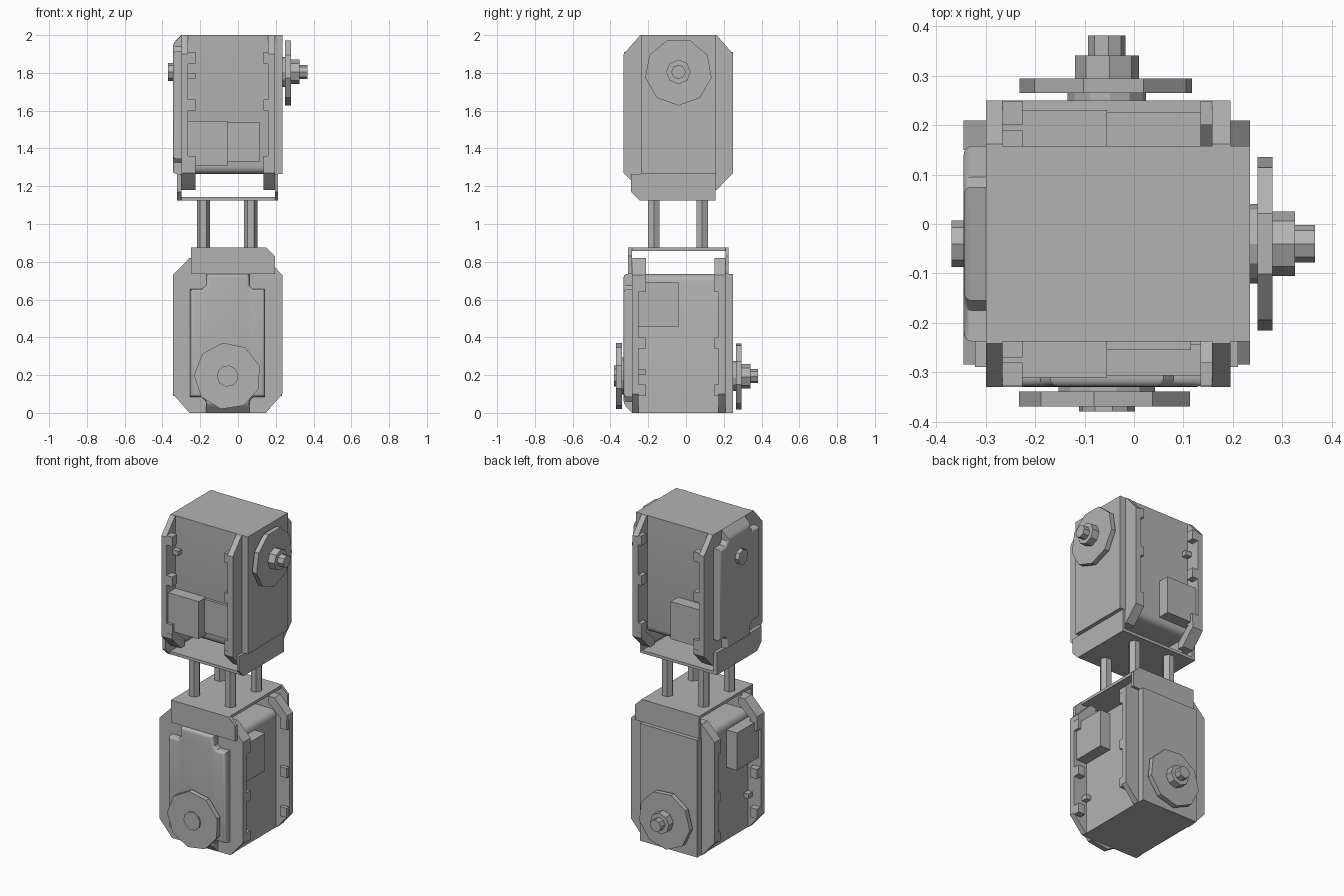
import bpy, bmesh
from math import sin, cos, pi
from mathutils import Vector

cube = bpy.data.objects.get("Cube")
if cube:
    bpy.data.objects.remove(cube)

grey = bpy.data.materials.new("plain grey")
grey.use_nodes = True
grey.diffuse_color = (0.45, 0.45, 0.45, 1)
grey.node_tree.nodes["Principled BSDF"].inputs["Base Color"].default_value = grey.diffuse_color


# Each motor uses (a, b, h): along its shaft, across it, and away from its shaft end
def upper(a, b, h):
    return Vector((a, -0.04 - b, 2 - h))


def lower(a, b, h):
    return Vector((b - 0.055, a + 0.015, h))


def upright(a, b, h):
    return Vector((b, h, a))


def prism(name, place, pts, a0, a1, bevel=0, pick=None, move=None):
    """Extrude a (b, h) outline from a0 to a1; optionally move corners and round picked edges."""
    bm = bmesh.new()
    local = {}
    rings = []
    for a in (a0, a1):
        ring = []
        for b, h in pts:
            co = move(a, b, h) if move else (a, b, h)
            v = bm.verts.new(place(*co))
            local[v] = co
            ring.append(v)
        rings.append(ring)
    for ring in rings:
        bm.faces.new(ring)
    n = len(pts)
    for i in range(n):
        j = (i + 1) % n
        bm.faces.new((rings[0][i], rings[0][j], rings[1][j], rings[1][i]))
    bmesh.ops.recalc_face_normals(bm, faces=bm.faces)
    if bevel:
        edges = [e for e in bm.edges if pick(local[e.verts[0]], local[e.verts[1]])]
        bmesh.ops.bevel(bm, geom=edges, offset=bevel, segments=4, profile=0.5, affect='EDGES')
    me = bpy.data.meshes.new(name)
    bm.to_mesh(me)
    bm.free()
    me.materials.append(grey)
    ob = bpy.data.objects.new(name, me)
    bpy.context.collection.objects.link(ob)
    if bevel:
        bpy.ops.object.select_all(action='DESELECT')
        ob.select_set(True)
        bpy.context.view_layer.objects.active = ob
        bpy.ops.object.shade_smooth_by_angle()
    return ob


def rect(b0, b1, h0, h1):
    return [(b0, h0), (b1, h0), (b1, h1), (b0, h1)]


def ngon(sides, r, cb=0, ch=0, turn=0):
    return [(cb + r * sin(turn + 2 * pi * i / sides), ch + r * cos(turn + 2 * pi * i / sides))
            for i in range(sides)]


def mirror(half):
    """Complete a half outline listed from low h to high h."""
    return half + [(-b, h) for b, h in reversed(half)]


SIDE, RIM, END = 0.198, 0.29, 0.735
AXIS = 0.195


def motor(tag, place, turn):
    def part(name, *args, **kw):
        prism(f"{tag}_{name}", place, *args, **kw)

    # Main case with rounded far corners
    part("case", rect(-SIDE, SIDE, 0, END), -0.30, 0.195, bevel=0.04,
         pick=lambda p, q: p[2] == q[2] == END and p[1] == q[1])
    part("output_panel", rect(-SIDE, SIDE, 0, END), 0.195, 0.235)

    # Rear cover: notched corners, sloped shaft end, soft outer rim
    cover = mirror([(0.115, 0), (0.115, 0.06), (0.135, 0.085), (SIDE, 0.085),
                    (SIDE, 0.655), (0.135, 0.655), (0.115, 0.675), (0.115, END)])
    part("rear_cover", cover, -0.345, -0.30, bevel=0.018,
         pick=lambda p, q: p[0] == q[0] == -0.345,
         move=lambda a, b, h: (a, b, 0.045 if h == 0 and a < -0.32 else h))
    # Side plates with clipped corners, split at the far end into legs
    outline = mirror([(0.202, 0), (RIM, 0.1), (RIM, 0.73), (0.202, 0.82)])
    for name, a0, a1, inner in (("rear", -0.30, -0.266, -0.226),
                                ("output", 0.158, 0.195, 0.135)):
        part(f"{name}_side_plate", outline, a0, a1)
        t0, t1 = (a1, inner) if name == "rear" else (inner, a0)
        for s, side in ((1, "near"), (-1, "far")):
            # Clip tabs along the rim
            for i, h in enumerate((0.09, 0.34, 0.64)):
                part(f"{name}_{side}_tab_{i}", rect(s * 0.24, s * 0.288, h, h + 0.06), t0, t1)
            # Sloped foot at the far corner
            foot = [(RIM, 0.70), (RIM, 0.73), (0.202, 0.82), (0.16, 0.82), (0.16, 0.78), (0.25, 0.70)]
            part(f"{name}_{side}_foot", [(s * b, h) for b, h in foot], t0, t1)

    # Cable sockets on both open sides
    for s, side in ((1, "near"), (-1, "far")):
        part(f"{side}_socket", rect(s * 0.19, s * 0.271, 0.455, 0.69), -0.266, -0.055)
        for i, h in enumerate((0.20, 0.52)):
            part(f"{side}_rib_{i}", rect(s * 0.19, s * 0.23, h, h + 0.03), -0.266, -0.226)

    # Output shaft and horn
    for name, sides, r, a0, a1 in (("horn_collar", 12, 0.08, 0.235, 0.25),
                                   ("horn", 9, 0.178, 0.25, 0.28),
                                   ("horn_hub", 8, 0.065, 0.28, 0.326),
                                   ("shaft_tip", 8, 0.038, 0.326, 0.367)):
        part(name, ngon(sides, r, 0, AXIS, turn), a0, a1)

    # Bracket: two cheeks and an end plate
    cheek = [(-0.195, 0.735), (0.25, 0.735), (0.25, 0.83), (0.205, 0.875), (-0.195, 0.875)]
    part("bracket_rear_cheek", cheek, -0.322, -0.30)
    part("bracket_output_cheek", cheek, 0.195, 0.211)
    part("bracket_plate", rect(-0.195, 0.205, 0.857, 0.875), -0.322, 0.211)


motor("upper", upper, 0)
motor("lower", lower, pi + 0.08)

# Details found on only one of the motors
prism("upper_small_socket", upper, rect(0.19, 0.215, 0.46, 0.67), -0.055, 0.115)
prism("upper_rear_pin", upper, ngon(8, 0.047, 0, AXIS), -0.37, -0.34)
for name, sides, r, a0, a1 in (("collar", 12, 0.10, -0.354, -0.335),
                               ("horn", 9, 0.178, -0.385, -0.354),
                               ("cap", 10, 0.057, -0.395, -0.385)):
    prism(f"lower_rear_{name}", lower, ngon(sides, r, 0, AXIS, pi + 0.2), a0, a1)

# Four hexagonal posts joining the brackets
for i, x in enumerate((-0.183, 0.068)):
    for j, y in enumerate((-0.17, 0.085)):
        prism(f"post_{i}_{j}", upright, ngon(6, 0.035, x, y, pi / 2), 0.87, 1.13)
